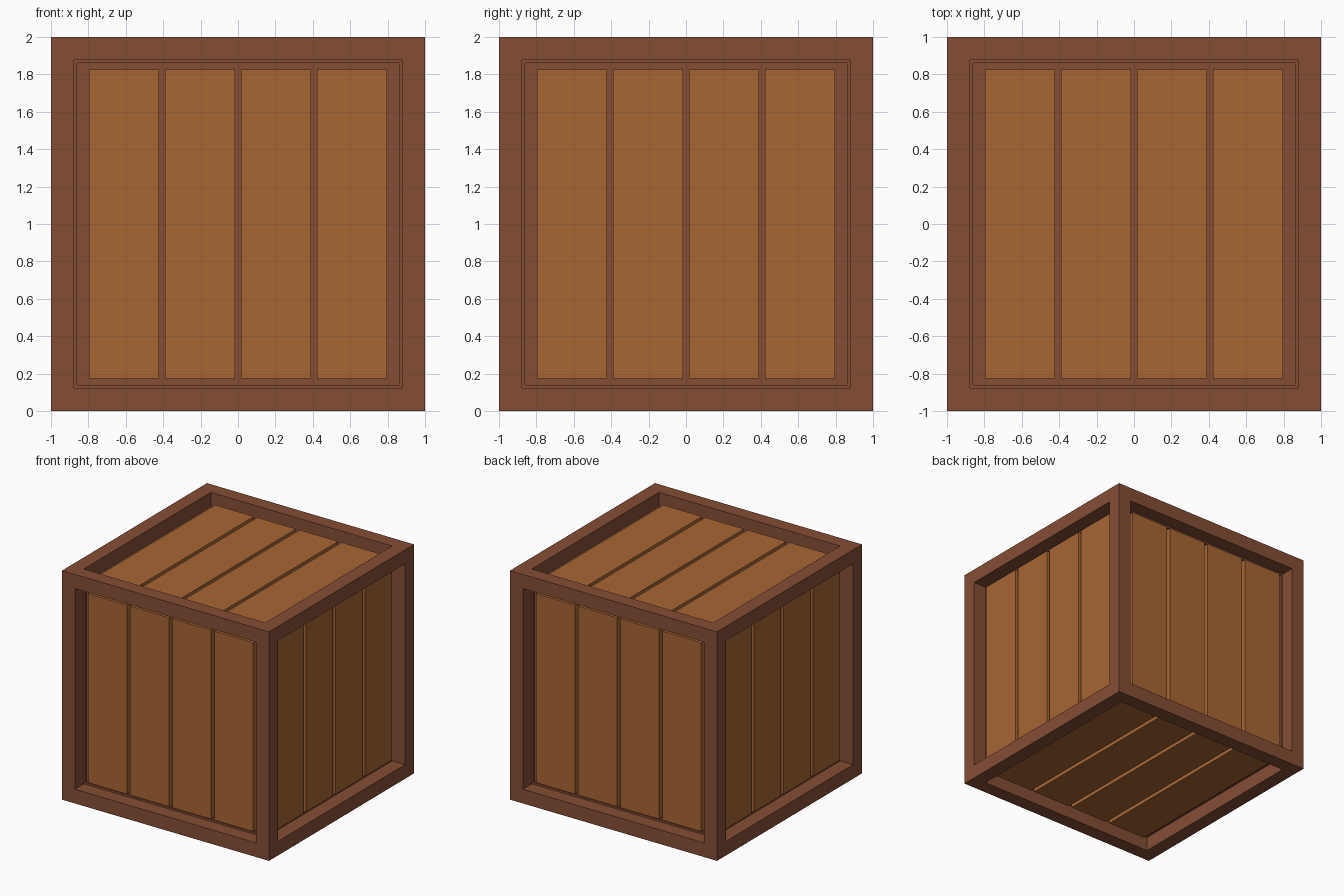
import bpy
import bmesh
from math import pi
from mathutils import Matrix, Vector

HALF = 1.0        # half the crate's side
BEAM = 0.175      # width of the frame beams
RECESS = 0.14     # depth of the panel floor behind the frame
PLANK_TOP = 0.93  # distance from crate centre to the plank surface
PLANK_WIDTH = 0.374
PITCH = 0.407
CENTRE = Matrix.Translation((0, 0, HALF))

if "Cube" in bpy.data.objects:
    bpy.data.objects.remove(bpy.data.objects["Cube"], do_unlink=True)


def make_material(name, colour):
    mat = bpy.data.materials.new(name)
    mat.use_nodes = True
    mat.diffuse_color = colour
    mat.node_tree.nodes["Principled BSDF"].inputs["Base Color"].default_value = colour
    return mat


def make_object(name, bm, mat):
    mesh = bpy.data.meshes.new(name)
    bm.to_mesh(mesh)
    bm.free()
    mesh.materials.append(mat)
    obj = bpy.data.objects.new(name, mesh)
    bpy.context.collection.objects.link(obj)
    return obj


frame_brown = make_material("dark brown wood", (0.235, 0.076, 0.036, 1))
plank_brown = make_material("light brown wood", (0.392, 0.132, 0.034, 1))

# Frame: a cube with a sunken square panel on every side
bm = bmesh.new()
bmesh.ops.create_cube(bm, size=2 * HALF, matrix=CENTRE)
bmesh.ops.inset_individual(bm, faces=bm.faces[:], thickness=BEAM)
panels = [f for f in bm.faces if f.calc_area() > 2]
walls = bmesh.ops.extrude_discrete_faces(bm, faces=panels)["faces"]
for face in walls:
    bmesh.ops.translate(bm, verts=face.verts, vec=face.normal * -RECESS)
make_object("crate_frame", bm, frame_brown)

# Planks: four boards on each panel, upright on the sides, front to back on top and bottom
sides = {
    "top": Matrix.Identity(4),
    "bottom": Matrix.Rotation(pi, 4, "Y"),
    "front": Matrix.Rotation(pi / 2, 4, "X"),
}
for name, turns in (("right", 1), ("back", 2), ("left", 3)):
    sides[name + "_side"] = Matrix.Rotation(turns * pi / 2, 4, "Z") @ sides["front"]

floor = HALF - RECESS
size = Vector((PLANK_WIDTH, 2 * (HALF - BEAM), PLANK_TOP - floor))
for side, turn in sides.items():
    bm = bmesh.new()
    for i in range(4):
        place = Matrix.Translation(((i - 1.5) * PITCH, 0, (PLANK_TOP + floor) / 2))
        bmesh.ops.create_cube(bm, size=1, matrix=CENTRE @ turn @ place @ Matrix.Diagonal(size).to_4x4())
    make_object(side + "_planks", bm, plank_brown)
